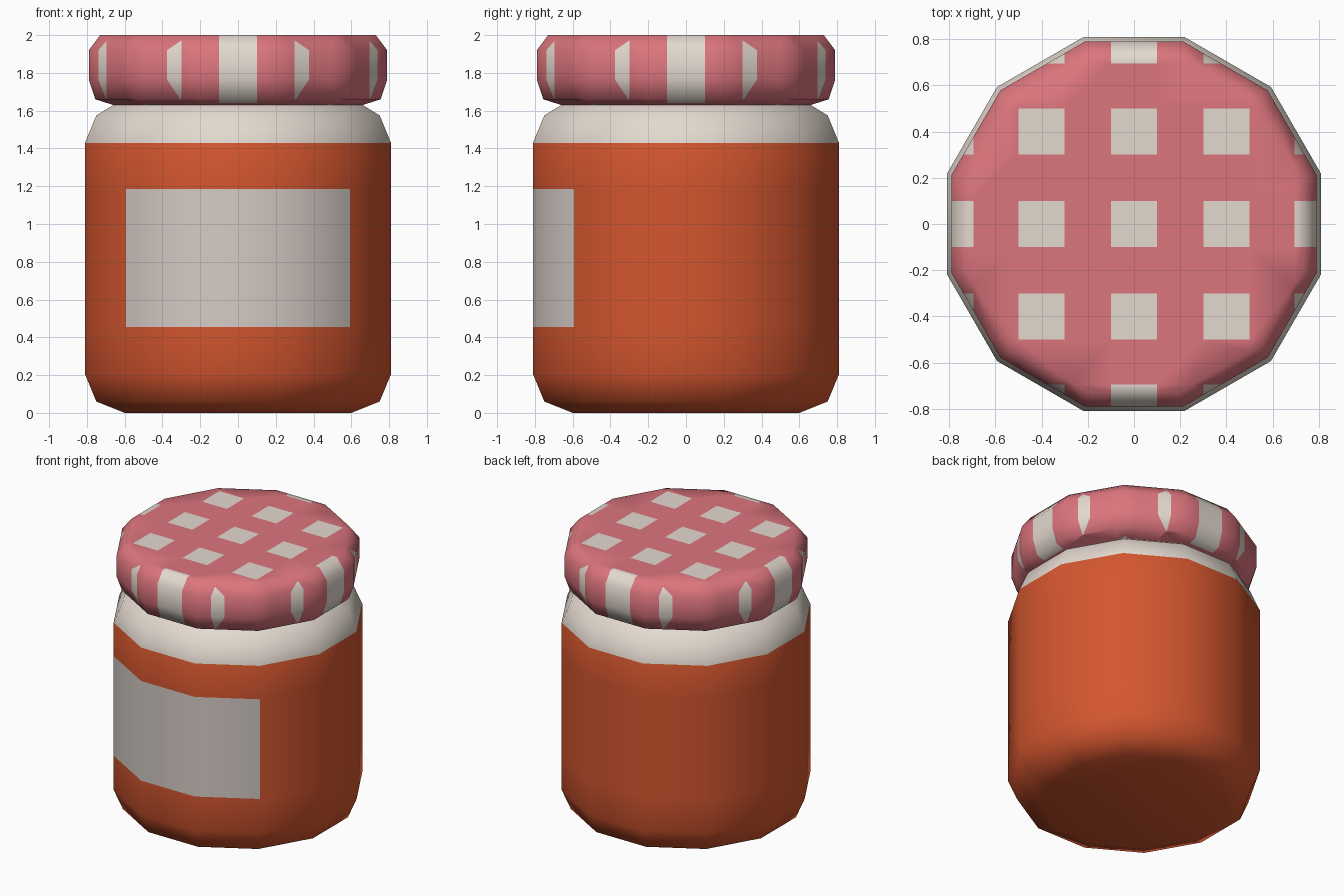
import bpy, bmesh, math

if "Cube" in bpy.data.objects:
    bpy.data.objects.remove(bpy.data.objects["Cube"])

SIDES = 12


def srgb(r, g, b):
    def lin(c):
        c /= 255
        return c / 12.92 if c <= 0.04045 else ((c + 0.055) / 1.055) ** 2.4
    return (lin(r), lin(g), lin(b), 1)


def material(name, rgb):
    m = bpy.data.materials.new(name)
    m.diffuse_color = srgb(*rgb)
    m.use_nodes = True
    m.node_tree.nodes["Principled BSDF"].inputs["Base Color"].default_value = m.diffuse_color
    return m


orange = material("orange jam", (212, 86, 47))
cream = material("cream white", (227, 217, 207))
paper = material("label paper", (213, 203, 197))
pink = material("cloth pink", (220, 117, 125))


def lathe(profile, cap_bottom=False, cap_top=False):
    """Revolve (flat-to-centre distance, z) points into a 12-sided shell."""
    bm = bmesh.new()
    rings = []
    for apothem, z in profile:
        r = apothem / math.cos(math.pi / SIDES)
        angles = [2 * math.pi * (i + 0.5) / SIDES for i in range(SIDES)]
        rings.append([bm.verts.new((r * math.cos(a), r * math.sin(a), z)) for a in angles])
    for low, high in zip(rings, rings[1:]):
        for i in range(SIDES):
            j = (i + 1) % SIDES
            bm.faces.new((low[i], low[j], high[j], high[i]))
    if cap_bottom:
        bm.faces.new(rings[0][::-1])
    if cap_top:
        bm.faces.new(rings[-1])
    bm.normal_update()
    return bm


def finish(bm, name, mats, rule):
    for f in bm.faces:
        f.smooth = True
        f.material_index = rule(f)
    me = bpy.data.meshes.new(name)
    bm.to_mesh(me)
    bm.free()
    for m in mats:
        me.materials.append(m)
    ob = bpy.data.objects.new(name, me)
    bpy.context.collection.objects.link(ob)
    return ob


# Jar: jam body, cream shoulder, label on the three front facets
def jar_colour(f):
    z = f.calc_center_median().z
    if z > 1.43:
        return 1
    if 0.455 < z < 1.185 and f.normal.y < -0.8:
        return 2
    return 0


jar = lathe([(0.60, 0), (0.75, 0.06), (0.81, 0.205), (0.81, 0.455), (0.81, 1.185),
             (0.81, 1.43), (0.75, 1.575), (0.66, 1.63)], cap_bottom=True)
finish(jar, "jar", [orange, cream, paper], jar_colour)

# Lid: cloth cover cut along a square grid so the checks are real faces
lid = lathe([(0.66, 1.63), (0.755, 1.66), (0.79, 1.765), (0.79, 1.92), (0.73, 2.0)],
            cap_top=True)
for axis in ((1, 0, 0), (0, 1, 0)):
    for d in (0.1, 0.3, 0.5, 0.695):
        for s in (-1, 1):
            bmesh.ops.bisect_plane(lid, geom=lid.verts[:] + lid.edges[:] + lid.faces[:],
                                   dist=1e-5, plane_co=[c * d * s for c in axis],
                                   plane_no=axis)
lid.normal_update()


def in_band(v):
    v = abs(v)
    return v < 0.1 or 0.3 < v < 0.5 or v > 0.695


def lid_colour(f):
    c = f.calc_center_median()
    return 1 if in_band(c.x) and in_band(c.y) else 0


finish(lid, "lid_cover", [pink, cream], lid_colour)
